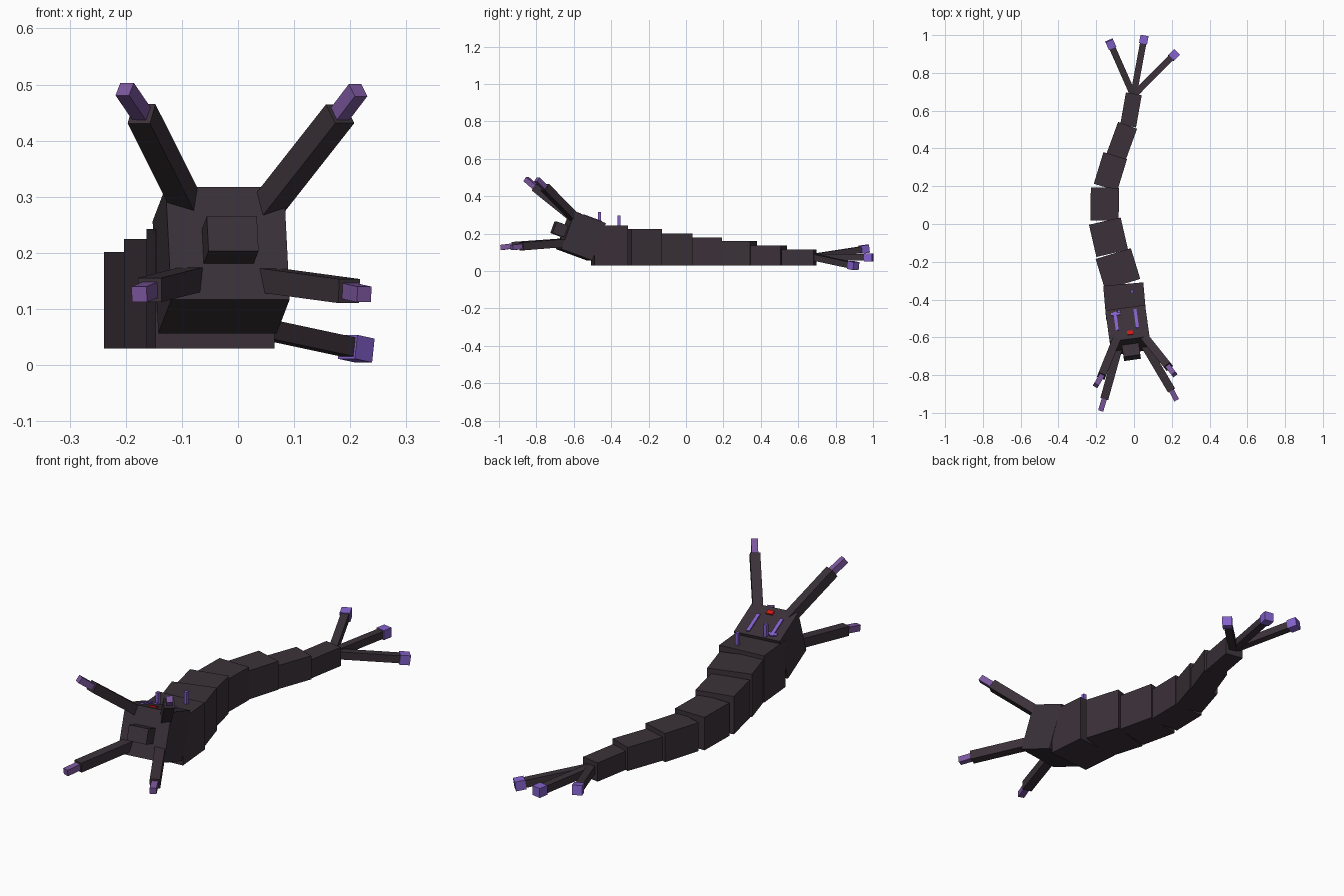
import bpy, math
from mathutils import Matrix, Vector

if "Cube" in bpy.data.objects:
    bpy.data.objects.remove(bpy.data.objects["Cube"])


def material(name, rgb):
    m = bpy.data.materials.new(name)
    m.diffuse_color = (*rgb, 1)
    m.use_nodes = True
    m.node_tree.nodes["Principled BSDF"].inputs["Base Color"].default_value = m.diffuse_color
    return m


SHELL = material("dark shell", (0.043, 0.031, 0.040))
VIOLET = material("violet", (0.23, 0.12, 0.60))
MAUVE = material("mauve", (0.20, 0.095, 0.34))
RED = material("red", (0.65, 0.01, 0.008))


def box(name, size, matrix, mat):
    bpy.ops.mesh.primitive_cube_add(size=1)
    ob = bpy.context.object
    ob.name = name
    ob.data.transform(Matrix.Diagonal((*size, 1)))
    ob.matrix_world = matrix
    ob.data.materials.append(mat)
    return ob


def beam(name, a, b, thick, mat, yaw=0.0):
    """Square bar running from point a to point b."""
    a, b = Vector(a), Vector(b)
    d = b - a
    rot = d.to_track_quat('Y', 'Z').to_matrix().to_4x4()
    return box(name, (thick, d.length, thick),
               Matrix.Translation((a + b) / 2) @ rot, mat)


# Body segments: centre x, centre y, yaw in degrees, width and height, length
FLOOR = 0.03
segments = [
    (-0.049, -0.408, 5, 0.213, 0.18),
    (-0.085, -0.238, 17, 0.195, 0.17),
    (-0.135, -0.070, 13, 0.172, 0.175),
    (-0.155, 0.105, -1, 0.150, 0.175),
    (-0.125, 0.278, -17, 0.130, 0.175),
    (-0.064, 0.440, -20, 0.107, 0.175),
    (-0.016, 0.604, -10, 0.085, 0.173),
]
for i, (x, y, yaw, w, length) in enumerate(segments):
    m = Matrix.Translation((x, y, FLOOR + w / 2)) @ Matrix.Rotation(math.radians(yaw), 4, 'Z')
    box(f"body_segment_{i + 1}", (w, length, w), m, SHELL)

# Head, tilted upward, with parts placed in its own frame
HEAD = (Matrix.Translation((-0.03, -0.562, 0.187))
        @ Matrix.Rotation(math.radians(8), 4, 'Z')
        @ Matrix.Rotation(math.radians(-20), 4, 'X'))
H = 0.213
box("head", (H, 0.178, H), HEAD, SHELL)


def on_head(name, size, pos, mat):
    return box(name, size, HEAD @ Matrix.Translation(pos), mat)


on_head("snout", (0.09, 0.08, 0.066), (0, -0.115, -0.006), SHELL)

# Head markings
top = H / 2 + 0.002
on_head("eye", (0.03, 0.022, 0.008), (0.007, -0.055, top), RED)
for side, x in (("left", -0.058), ("right", 0.05)):
    on_head(f"head_stripe_{side}", (0.016, 0.105, 0.007), (x, 0.02, top), VIOLET)
on_head("head_cross_mark", (0.05, 0.014, 0.007), (-0.055, 0.06, top), VIOLET)

# Short upright spines
for name, x, y, z0, z1 in (("front_spine", -0.08, -0.462, 0.24, 0.315),
                           ("rear_spine", -0.01, -0.357, 0.22, 0.297)):
    box(name, (0.015, 0.016, z1 - z0), Matrix.Translation((x, y, (z0 + z1) / 2)), VIOLET)

# Four feelers on the head: root, joint, tip end
feelers = {
    "upper_left": ((-0.085, -0.59, 0.275), (-0.172, -0.805, 0.448), (-0.202, -0.855, 0.492)),
    "upper_right": ((0.05, -0.59, 0.28), (0.182, -0.755, 0.448), (0.214, -0.797, 0.490)),
    "lower_left": ((-0.075, -0.63, 0.155), (-0.157, -0.925, 0.134), (-0.176, -0.988, 0.126)),
    "lower_right": ((0.05, -0.63, 0.152), (0.198, -0.88, 0.132), (0.225, -0.932, 0.126)),
}
for name, (root, joint, end) in feelers.items():
    beam(f"feeler_{name}", root, joint, 0.043, SHELL)
    beam(f"feeler_tip_{name}", joint, end, 0.028, MAUVE)

# Three tail prongs with cube tips
for name, end in (("left", (-0.132, 0.972, 0.120)),
                  ("middle", (0.056, 0.998, 0.073)),
                  ("right", (0.226, 0.91, 0.026))):
    root, end = Vector((-0.003, 0.68, 0.075)), Vector(end)
    joint = end - (end - root).normalized() * 0.044
    beam(f"tail_prong_{name}", root, joint, 0.034, SHELL)
    beam(f"tail_tip_{name}", joint, end, 0.043, VIOLET)
